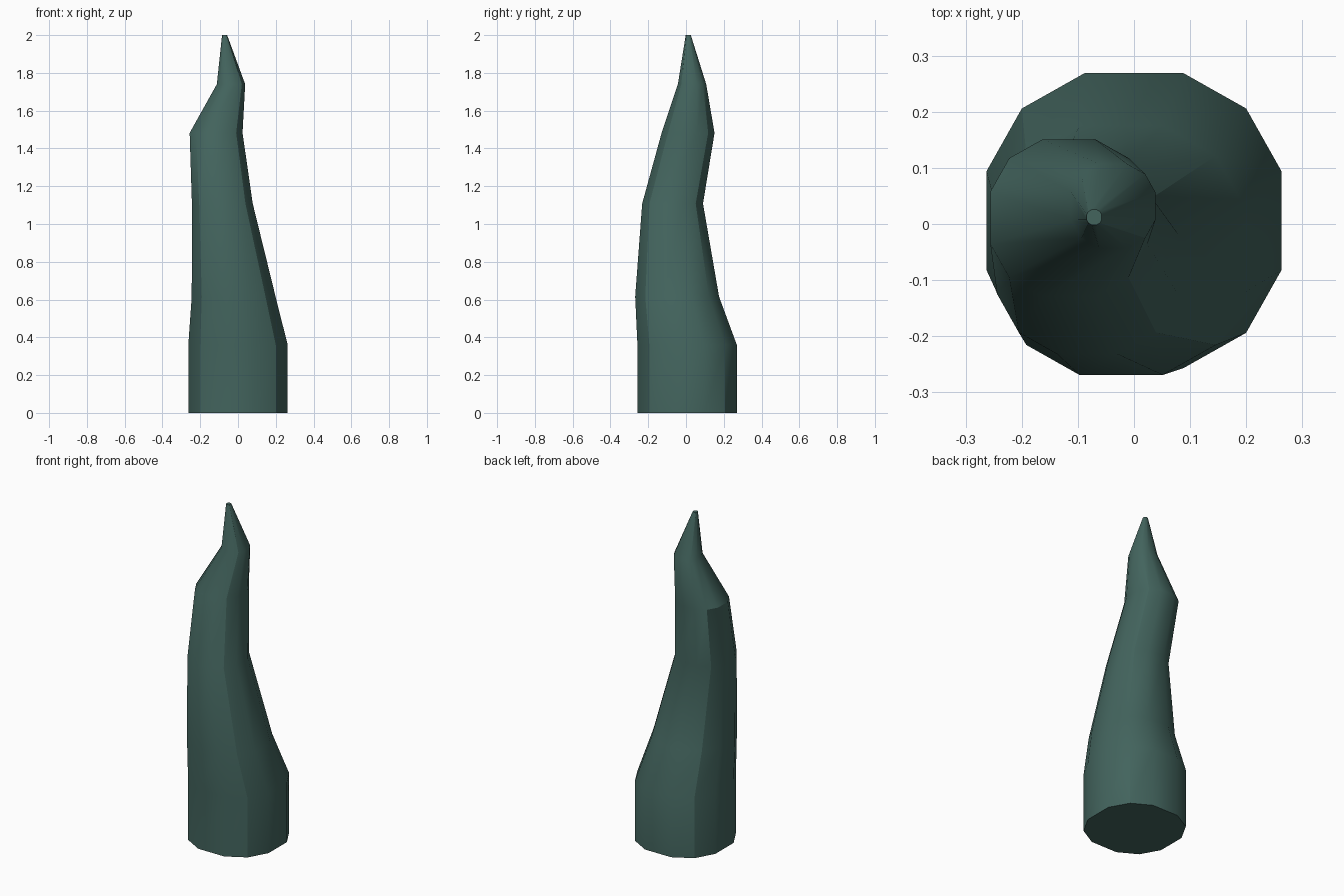
import bpy, bmesh, math

if "Cube" in bpy.data.objects:
    bpy.data.objects.remove(bpy.data.objects["Cube"])

# Rings up the horn: height, centre x, centre y, half width
RINGS = [
    (0.00, 0.0, 0.006, 0.263),
    (0.36, 0.0, 0.006, 0.263),
    (0.615, -0.023, -0.047, 0.222),
    (1.108, -0.083, -0.071, 0.161),
    (1.482, -0.116, 0.011, 0.140),
    (1.74, -0.037, 0.032, 0.075),
    (2.00, -0.071, 0.012, 0.0135),
]

# Twelve-sided rounded-square section, one corner repeated in four turns
CORNER = [(1.0, 0.334), (0.76, 0.76), (0.334, 1.0)]
section = []
for q in range(4):
    c, s = round(math.cos(q * math.pi / 2)), round(math.sin(q * math.pi / 2))
    section += [(x * c - y * s, x * s + y * c) for x, y in CORNER]

# Loft the rings into one closed body
bm = bmesh.new()
loops = [[bm.verts.new((cx + r * x, cy + r * y, z)) for x, y in section]
         for z, cx, cy, r in RINGS]
n = len(section)
for a, b in zip(loops, loops[1:]):
    for i in range(n):
        j = (i + 1) % n
        bm.faces.new((a[i], a[j], b[j], b[i]))
bm.faces.new(loops[0][::-1])
bm.faces.new(loops[-1])
bmesh.ops.recalc_face_normals(bm, faces=bm.faces[:])

mesh = bpy.data.meshes.new("twisted_horn")
bm.to_mesh(mesh)
bm.free()
horn = bpy.data.objects.new("twisted_horn", mesh)
bpy.context.collection.objects.link(horn)

# Single dark green colour
mat = bpy.data.materials.new("dark teal green")
mat.diffuse_color = (0.056, 0.128, 0.111, 1)
mat.use_nodes = True
mat.node_tree.nodes["Principled BSDF"].inputs["Base Color"].default_value = mat.diffuse_color
mesh.materials.append(mat)

# Smooth sides, crisp base corners and caps
bpy.context.view_layer.objects.active = horn
horn.select_set(True)
bpy.ops.object.shade_smooth_by_angle(angle=math.radians(30))
